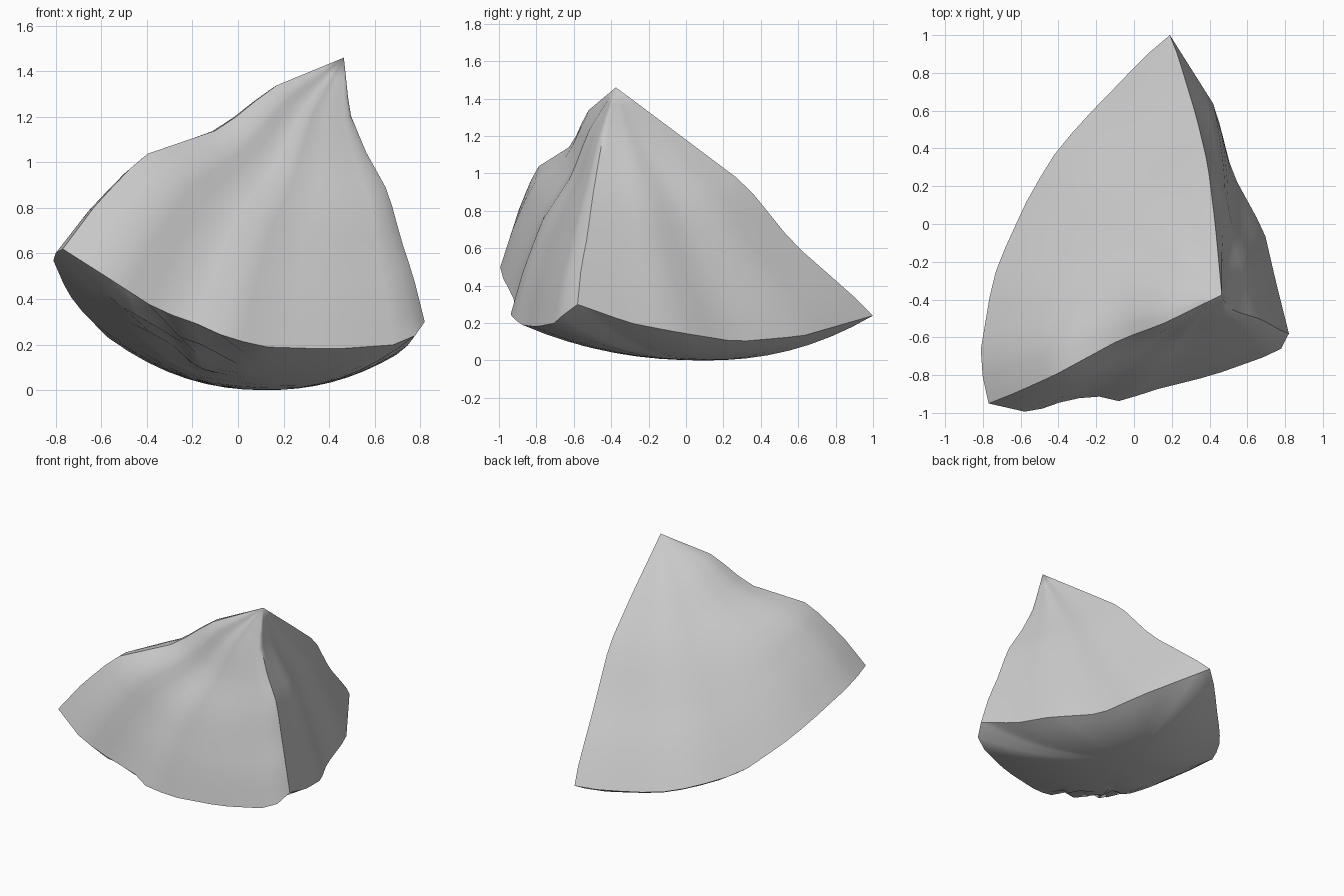
import bpy, bmesh, math, random
from mathutils import Vector

if "Cube" in bpy.data.objects:
    bpy.data.objects.remove(bpy.data.objects["Cube"])

random.seed(4)
T, S, R = 14, 16, 8          # steps down a face, across a face, across the underside

def sample(pts, n):
    """Evenly spaced points along a polyline."""
    pts = [Vector(p) for p in pts]
    d = [0.0]
    for a, b in zip(pts, pts[1:]):
        d.append(d[-1] + (b - a).length)
    out = []
    for i in range(n + 1):
        s = d[-1] * i / n
        k = 0
        while k < len(pts) - 2 and s > d[k + 1]:
            k += 1
        out.append(pts[k].lerp(pts[k + 1], (s - d[k]) / (d[k + 1] - d[k])))
    return out

# three ridges running down from the peak
peak = (.465, -.375, 1.46)
back, left, right = (.19, 1, .24), (-.77, -.95, .62), (.82, -.58, .30)
ridge_back = [peak, (.43, 0, 1.18), (.39, .32, .94), (.33, .57, .63), (.23, .9, .34), back]
ridge_left = [peak, (.15, -.53, 1.33), (-.07, -.61, 1.15), (-.42, -.8, 1.03),
              (-.62, -.89, .82), left]
ridge_right = [peak, (.49, -.44, 1.22), (.56, -.47, 1.05), (.66, -.5, .87),
               (.72, -.53, .65), (.77, -.56, .5), right]

# rim where each broken face meets the rounded underside
rim_back = [back, (.06, .89, .2), (-.18, .64, .15), (-.28, .54, .15), (-.42, .37, .18),
            (-.55, .16, .21), (-.68, -.12, .34), (-.75, -.3, .43), (-.82, -.72, .59), left]
rim_front = [left, (-.55, -1, .48), (-.35, -.93, .35), (-.2, -.91, .3), (-.07, -.94, .24),
             (.1, -.88, .19), (.42, -.8, .18), (.7, -.7, .2), (.8, -.65, .25), right]
rim_right = [right, (.75, -.3, .2), (.69, -.04, .15), (.52, .27, .1), (.43, .62, .13), back]

bm = bmesh.new()

def patch(rows):
    v = [[bm.verts.new(p) for p in row] for row in rows]
    for a, b in zip(v, v[1:]):
        for i in range(len(a) - 1):
            bm.faces.new((a[i], b[i], b[i + 1], a[i + 1]))

def broken_face(e1, e2, rim, bulge):
    """Blend two ridges and a rim into a three-sided face."""
    a, b, r = sample(e1, T), sample(e2, T), sample(rim, S)
    n = (r[0] - a[0]).cross(r[-1] - a[0]).normalized()
    rows = []
    for j in range(T + 1):
        t = j / T
        row = []
        for i in range(S + 1):
            s = i / S
            p = a[j].lerp(b[j], s) + t * (r[i] - r[0].lerp(r[-1], s))
            row.append(p + n * bulge * math.sin(math.pi * t) * math.sin(math.pi * s))
        rows.append(row)
    patch(rows)
    return r

loop = broken_face(ridge_back, ridge_left, rim_back, .04)
loop += broken_face(ridge_left, ridge_right, rim_front, .0)[1:]
loop += broken_face(ridge_right, ridge_back, rim_right, .0)[1:]

# shallow domed underside with a chipped patch at the front left
centre = Vector((.12, .1, 0))
rows = []
for j in range(R + 1):
    r = 1 - j / R
    row = []
    for q in loop:
        p = centre.lerp(q, r)
        p.z = q.z * r ** 2.2
        if .6 < r < 1 and q.y < -.85 and -.6 < q.x < 0:
            p += Vector([random.uniform(-.03, .03) for _ in range(3)])
        row.append(p)
    rows.append(row)
patch(rows)

bmesh.ops.remove_doubles(bm, verts=bm.verts, dist=.002)
bmesh.ops.dissolve_degenerate(bm, edges=bm.edges, dist=.001)
bmesh.ops.recalc_face_normals(bm, faces=bm.faces)

mesh = bpy.data.meshes.new("rock_shard")
bm.to_mesh(mesh)
bm.free()
rock = bpy.data.objects.new("rock_shard", mesh)
bpy.context.collection.objects.link(rock)
bpy.context.view_layer.objects.active = rock
rock.select_set(True)
bpy.ops.object.shade_smooth_by_angle(angle=math.radians(40))
